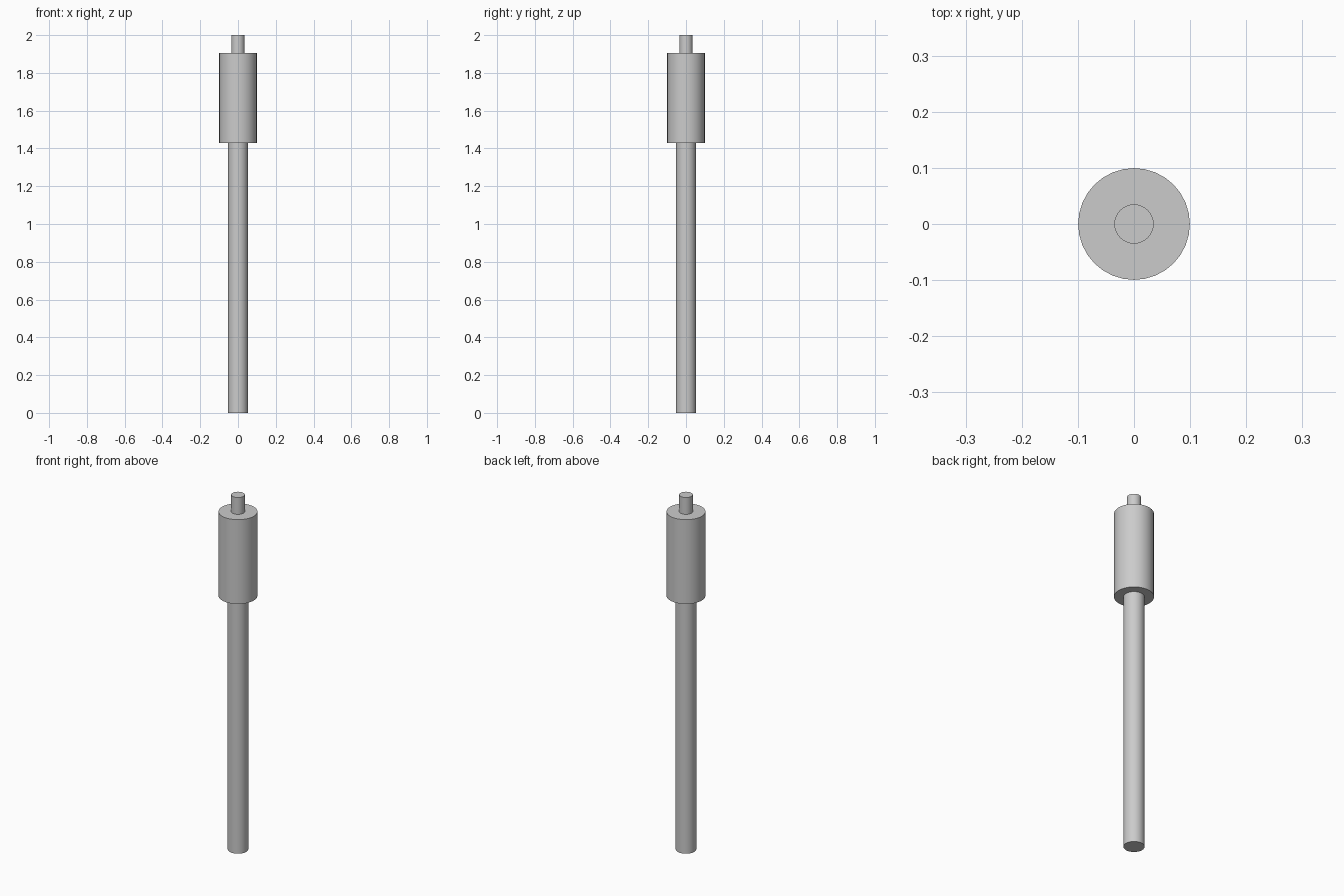
import bpy
import math

if "Cube" in bpy.data.objects:
    bpy.data.objects.remove(bpy.data.objects["Cube"])


def cylinder(name, radius, z_bottom, z_top):
    """Upright capped cylinder on the z axis, smooth sides with sharp rims."""
    bpy.ops.mesh.primitive_cylinder_add(
        vertices=32, radius=radius, depth=z_top - z_bottom,
        location=(0, 0, (z_bottom + z_top) / 2))
    obj = bpy.context.object
    obj.name = name
    bpy.ops.object.shade_smooth_by_angle(angle=math.radians(30))
    return obj


# Long handle, thick head, and the handle's narrow end poking out on top
cylinder("handle", 0.0525, 0.0, 1.43)
cylinder("head", 0.0995, 1.43, 1.905)
cylinder("top_peg", 0.035, 1.905, 2.0)
